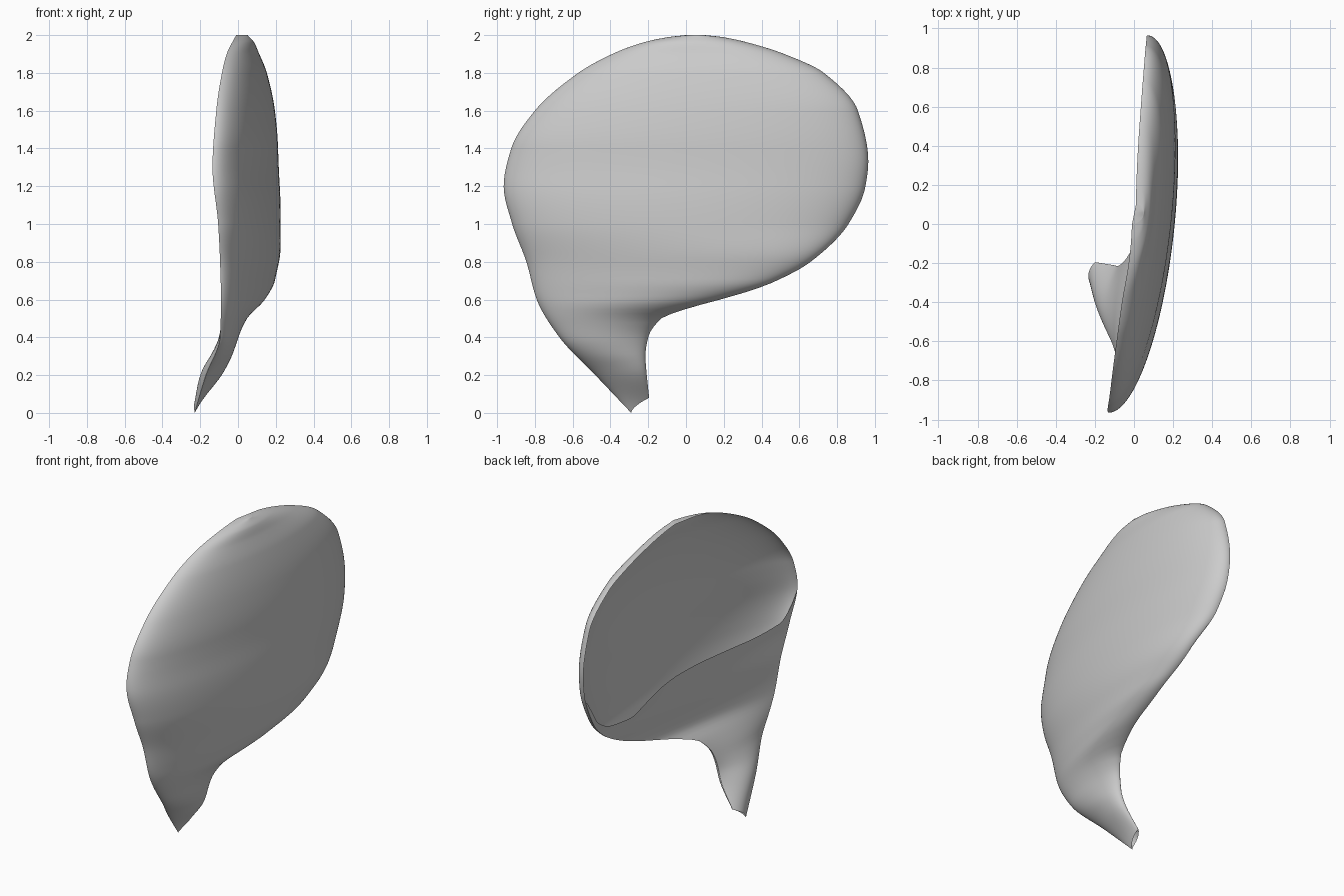
import bpy
import bmesh
import math

cube = bpy.data.objects.get("Cube")
if cube:
    bpy.data.objects.remove(cube, do_unlink=True)


def curve(points):
    """Return a smooth function through (position, value) pairs, without overshoot."""
    n = len(points)
    slope = [(points[i + 1][1] - points[i][1]) / (points[i + 1][0] - points[i][0])
             for i in range(n - 1)]
    tangent = [slope[0]]
    for a, b in zip(slope, slope[1:]):
        tangent.append(2 * a * b / (a + b) if a * b > 0 else 0)
    tangent.append(slope[-1])

    def evaluate(p):
        p = min(max(p, points[0][0]), points[-1][0])
        i = 0
        while i < n - 2 and p > points[i + 1][0]:
            i += 1
        (p0, v0), (p1, v1) = points[i], points[i + 1]
        h = p1 - p0
        t = (p - p0) / h
        low = v0 * (1 + 2 * t) + tangent[i] * h * t
        high = v1 * (3 - 2 * t) - tangent[i + 1] * h * (1 - t)
        return low * (1 - t) ** 2 + high * t * t

    return evaluate


# Side outline: front and back edge at each height
front_y = curve([(0, -.29), (.1, -.385), (.2, -.48), (.4, -.67), (.6, -.79), (.8, -.845),
                 (1, -.92), (1.2, -.965), (1.4, -.925), (1.6, -.8), (1.8, -.57),
                 (1.9, -.39), (1.96, -.23), (1.99, -.09), (2, 0)])
back_y = curve([(0, -.195), (.2, -.21), (.3, -.215), (.4, -.2), (.5, -.13), (.55, 0),
                (.6, .18), (.65, .35), (.7, .48), (.8, .66), (1, .86), (1.2, .95),
                (1.33, .965), (1.6, .91), (1.8, .73), (1.9, .52), (1.96, .33),
                (1.99, .19), (2, .1)])

# Sideways position of the two edges
front_x = curve([(0, -.23), (.2, -.17), (.4, -.095), (.6, -.09), (.8, -.095), (1, -.105),
                 (1.3, -.135), (1.6, -.115), (1.8, -.085), (1.9, -.06), (2, -.01)])
back_x = curve([(0, -.2), (.2, -.11), (.4, -.06), (.5, -.01), (.6, .09), (.7, .13),
                (.8, .13), (1, .085), (1.2, .07), (1.6, .06), (1.8, .045), (2, .01)])

# Bulge of the domed back, and dip of the scooped wall below the opening
dome = curve([(0, .015), (.2, .06), (.4, .078), (.5, .09), (.6, .11), (.8, .165),
              (1, .215), (1.2, .23), (1.4, .225), (1.6, .205), (1.8, .16), (1.9, .12),
              (1.96, .09), (2, .05)])
scoop = curve([(0, -.015), (.2, -.05), (.4, -.02), (.6, .01), (.8, .02), (1, .045),
               (1.2, .02), (2, 0)])

# Lower rim of the opening
rim = curve([(-.965, 1.2), (-.92, 1.1), (-.84, 1.02), (-.57, .99), (-.22, .99), (0, .98),
             (.16, .95), (.3, .89), (.43, .835), (.6, .85), (.755, .925), (.92, 1.13)])


def shell_point(y, z, depth, power):
    a, b = front_y(z), back_y(z)
    f = min(max((y - a) / (b - a), 0), 1)
    x = front_x(z) + (back_x(z) - front_x(z)) * f
    x += depth * (4 * f * (1 - f)) ** power
    lift = .08 * f ** .6 * max(0, 1 - z / .3)      # slanted stem end
    return x, y, z + lift


def add_sheet(bm, depth, power, opening):
    rows, cols = 130, 72
    levels = [2 * math.sin(math.pi / 2 * i / rows) for i in range(rows + 1)]
    # The last row flattens to close the crown
    sections = [(z, depth(z)) for z in levels] + [(2, 0)]
    grid, above = [], {}
    for z, bulge in sections:
        line = []
        for j in range(cols + 1):
            f = .5 - .5 * math.cos(math.pi * j / cols)
            y = front_y(z) + (back_y(z) - front_y(z)) * f
            high = opening and z > rim(y)
            if high:
                co = shell_point(y, rim(y), depth(rim(y)), power)
            else:
                co = shell_point(y, z, bulge, power)
            v = bm.verts.new(co)
            above[v] = high
            line.append(v)
        grid.append(line)
    for low, up in zip(grid, grid[1:]):
        for j in range(cols):
            corners = (low[j], low[j + 1], up[j + 1], up[j])
            if not all(above[v] for v in corners):
                bm.faces.new(corners[::-1] if opening else corners)


# Ear: domed back joined along the outline to the wall below the opening
bm = bmesh.new()
add_sheet(bm, dome, .5, False)
add_sheet(bm, scoop, 1, True)
bmesh.ops.remove_doubles(bm, verts=bm.verts, dist=.0005)
loose = [v for v in bm.verts if not v.link_faces]
bmesh.ops.delete(bm, geom=loose, context="VERTS")
mesh = bpy.data.meshes.new("ear_shell")
bm.to_mesh(mesh)
bm.free()

ear = bpy.data.objects.new("ear_shell", mesh)
bpy.context.collection.objects.link(ear)

grey = bpy.data.materials.new("light_grey")
grey.use_nodes = True
colour = (.6, .6, .6, 1)
grey.diffuse_color = colour
grey.node_tree.nodes["Principled BSDF"].inputs["Base Color"].default_value = colour
mesh.materials.append(grey)

bpy.context.view_layer.objects.active = ear
ear.select_set(True)
bpy.ops.object.shade_smooth_by_angle(angle=math.radians(80))
